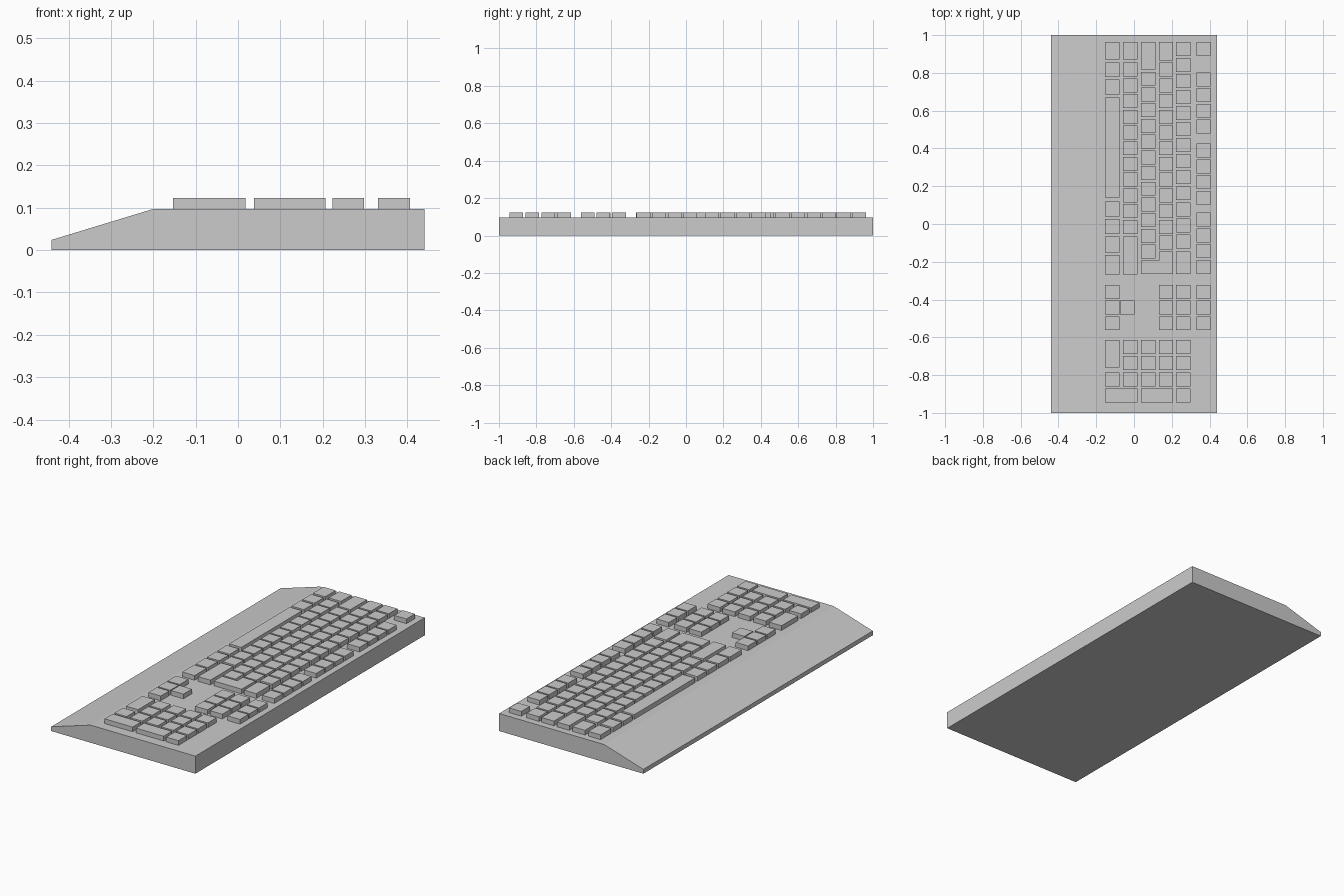
import bpy, bmesh

if "Cube" in bpy.data.objects:
    bpy.data.objects.remove(bpy.data.objects["Cube"])

DECK, KEY_TOP = 0.097, 0.123
KEY, PITCH = 0.074, 0.0832

def prism(name, profile, axis, lo, hi):
    """Extrude a closed 2D profile along y (xz profile) or z (xy profile)."""
    bm = bmesh.new()
    pts = [(a, lo, b) if axis == 'y' else (a, b, lo) for a, b in profile]
    face = bm.faces.new([bm.verts.new(p) for p in pts])
    ext = bmesh.ops.extrude_face_region(bm, geom=[face])
    move = (0, hi - lo, 0) if axis == 'y' else (0, 0, hi - lo)
    verts = [g for g in ext['geom'] if isinstance(g, bmesh.types.BMVert)]
    bmesh.ops.translate(bm, verts=verts, vec=move)
    bmesh.ops.recalc_face_normals(bm, faces=bm.faces)
    mesh = bpy.data.meshes.new(name)
    bm.to_mesh(mesh)
    bm.free()
    ob = bpy.data.objects.new(name, mesh)
    bpy.context.collection.objects.link(ob)
    return ob

def key(name, x0, x1, y0, y1):
    prism(name, [(x0, y0), (x1, y0), (x1, y1), (x0, y1)], 'z', DECK, KEY_TOP)

def run(name, row, top, count, pitch=PITCH, size=KEY):
    """A run of equal keys going towards -y, the first starting at y = top."""
    for i in range(count):
        y = top - i * pitch
        key(f"{name}_{i + 1}", ROW[row], ROW[row] + 0.075, y - size, y)

# x of each key row, from the wrist side to the function row
ROW = {'space': -0.153, 'shift': -0.057, 'home': 0.038,
       'upper': 0.132, 'number': 0.223, 'function': 0.331}

# Body with sloped wrist rest
prism("keyboard_body", [(-0.44, 0), (0.44, 0), (0.44, DECK), (-0.2, DECK), (-0.44, 0.024)],
      'y', -1, 1)

# Function row: escape and three groups of four
run("escape_key", 'function', 0.963, 1)
for g, top in enumerate((0.803, 0.425, 0.06)):
    run(f"function_key_group_{g + 1}", 'function', top, 4)

# Number row
run("number_row_key", 'number', 0.963, 13, 0.0848)
run("backspace_key", 'number', -0.145, 1, size=0.121)

# Upper letter row
run("tab_key", 'upper', 0.963, 1, size=0.098)
run("upper_letter_key", 'upper', 0.854, 12)

# Home letter row
run("caps_key", 'home', 0.963, 1, size=0.144)
run("home_letter_key", 'home', 0.806, 12)

# Lower letter row
run("left_shift_key", 'shift', 0.963, 1, size=0.092)
run("lower_letter_key", 'shift', 0.854, 11)
run("right_shift_key", 'shift', -0.067, 1, size=0.2)

# L-shaped enter key
prism("enter_key", [(0.038, -0.264), (0.207, -0.264), (0.207, -0.145),
                    (0.132, -0.145), (0.132, -0.194), (0.038, -0.194)], 'z', DECK, KEY_TOP)

# Bottom row with space bar
for i, (top, size) in enumerate([(0.963, 0.092), (0.856, 0.078), (0.765, 0.08),
                                 (0.12, 0.08), (0.027, 0.08), (-0.066, 0.086),
                                 (-0.163, 0.104)]):
    run(f"modifier_key_{i + 1}", 'space', top, 1, size=size)
run("space_bar", 'space', 0.67, 1, size=0.53)

# Navigation cluster and arrows
for row in ('function', 'number', 'upper', 'space'):
    run(f"navigation_{row}_key", row, -0.322, 3)
key("up_arrow_key", -0.073, 0.002, -0.479, -0.405)

# Number pad
for row in ('shift', 'home', 'upper'):
    run(f"pad_{row}_key", row, -0.614, 3, 0.0855)
run("pad_number_key", 'number', -0.614, 4, 0.0855)
run("pad_zero_key", 'space', -0.614, 1, size=0.146)
run("pad_point_key", 'space', -0.785, 1)
key("pad_enter_key", -0.153, 0.018, -0.944, -0.872)
key("pad_plus_key", 0.038, 0.207, -0.944, -0.872)
